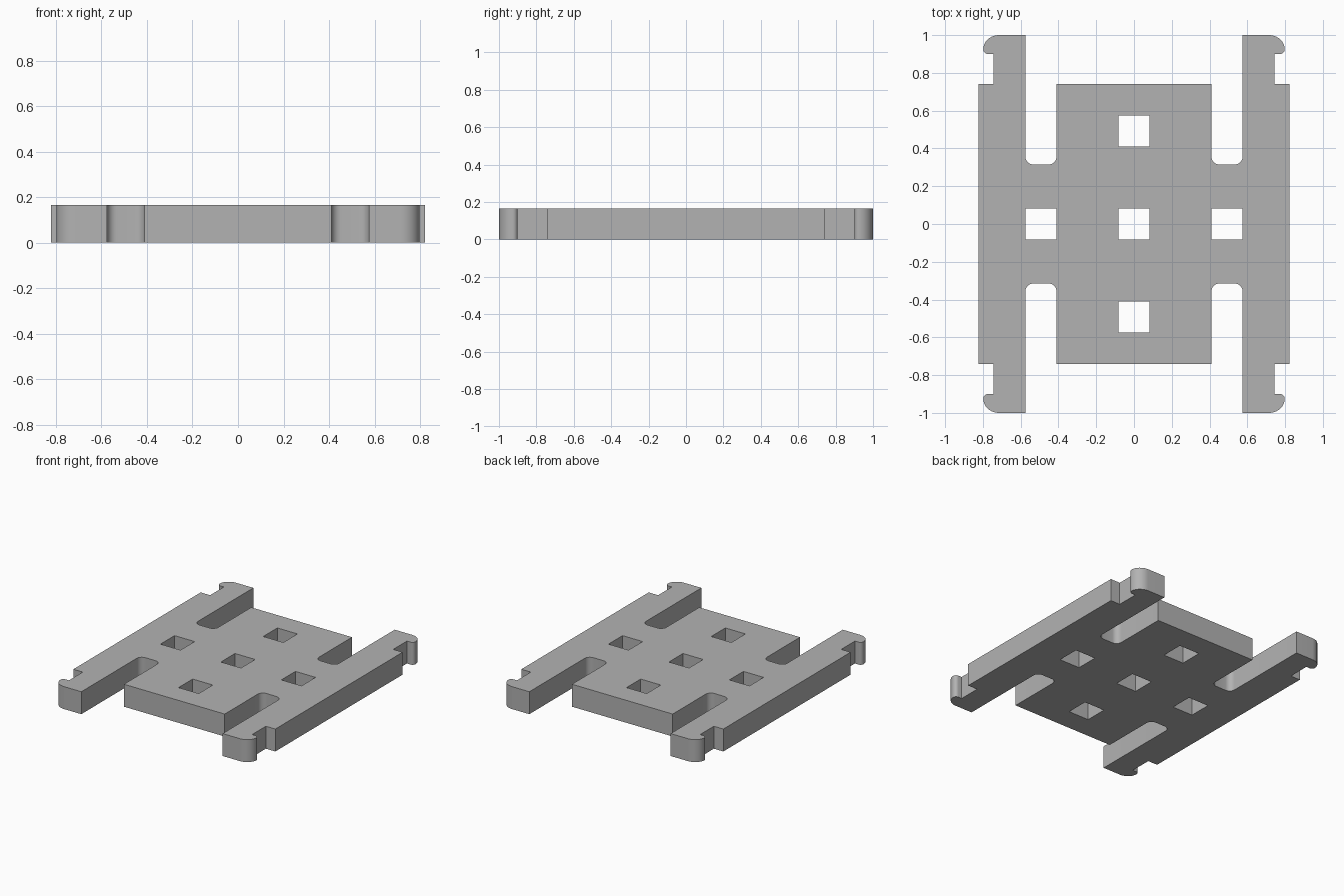
import bpy, bmesh, math

cube = bpy.data.objects.get("Cube")
if cube:
    bpy.data.objects.remove(cube, do_unlink=True)

HEIGHT = 0.165
HOLE = 0.082


def arc(cx, cy, rx, ry, start, end, steps=8):
    """Points along an elliptical arc, angles in degrees."""
    angles = [math.radians(start + (end - start) * i / steps) for i in range(steps + 1)]
    return [(cx + rx * math.cos(a), cy + ry * math.sin(a)) for a in angles]


# One quarter of the outline: centre panel, rounded slot, side rail, snap hook
quarter = [(0.41, 0.74)]
quarter += arc(0.452, 0.357, 0.042, 0.042, 180, 270)
quarter += arc(0.533, 0.357, 0.042, 0.042, 270, 360)
quarter += [(0.575, 1.0)]
quarter += arc(0.715, 0.925, 0.083, 0.075, 90, 0, 10)
quarter += arc(0.773, 0.925, 0.025, 0.025, 0, -90, 6)[1:]
quarter += [(0.745, 0.90), (0.745, 0.74), (0.822, 0.74)]

# Mirror the quarter into the full closed outline
half = quarter + [(x, -y) for x, y in reversed(quarter)]
outline = half + [(-x, y) for x, y in reversed(half)]

# Square through holes
loops = [outline]
for hx, hy in [(0, 0), (0, 0.492), (0, -0.492), (0.492, 0), (-0.492, 0)]:
    loops.append([(hx + sx * HOLE, hy + sy * HOLE)
                  for sx, sy in [(-1, -1), (1, -1), (1, 1), (-1, 1)]])

# Filled profile extruded to the plate thickness
curve = bpy.data.curves.new("plate_profile", "CURVE")
curve.dimensions = "2D"
curve.fill_mode = "BOTH"
curve.extrude = HEIGHT / 2
for loop in loops:
    spline = curve.splines.new("POLY")
    spline.points.add(len(loop) - 1)
    for point, (x, y) in zip(spline.points, loop):
        point.co = (x, y, 0, 1)
    spline.use_cyclic_u = True
profile = bpy.data.objects.new("plate_profile", curve)
bpy.context.collection.objects.link(profile)
bpy.context.view_layer.update()
mesh = bpy.data.meshes.new_from_object(
    profile.evaluated_get(bpy.context.evaluated_depsgraph_get()))
bpy.data.objects.remove(profile, do_unlink=True)

# Weld the caps to the walls and stand the plate on the ground
bm = bmesh.new()
bm.from_mesh(mesh)
bmesh.ops.remove_doubles(bm, verts=bm.verts, dist=0.0005)
bmesh.ops.translate(bm, verts=bm.verts, vec=(0, 0, HEIGHT / 2))
bmesh.ops.recalc_face_normals(bm, faces=bm.faces)
bm.to_mesh(mesh)
bm.free()

# Plain grey plastic
grey = bpy.data.materials.new("grey")
grey.use_nodes = True
colour = (0.45, 0.45, 0.45, 1)
grey.diffuse_color = colour
grey.node_tree.nodes["Principled BSDF"].inputs["Base Color"].default_value = colour
mesh.materials.clear()
mesh.materials.append(grey)

plate = bpy.data.objects.new("connector_plate", mesh)
bpy.context.collection.objects.link(plate)
bpy.ops.object.select_all(action="DESELECT")
plate.select_set(True)
bpy.context.view_layer.objects.active = plate
bpy.ops.object.shade_smooth_by_angle(angle=math.radians(30))
